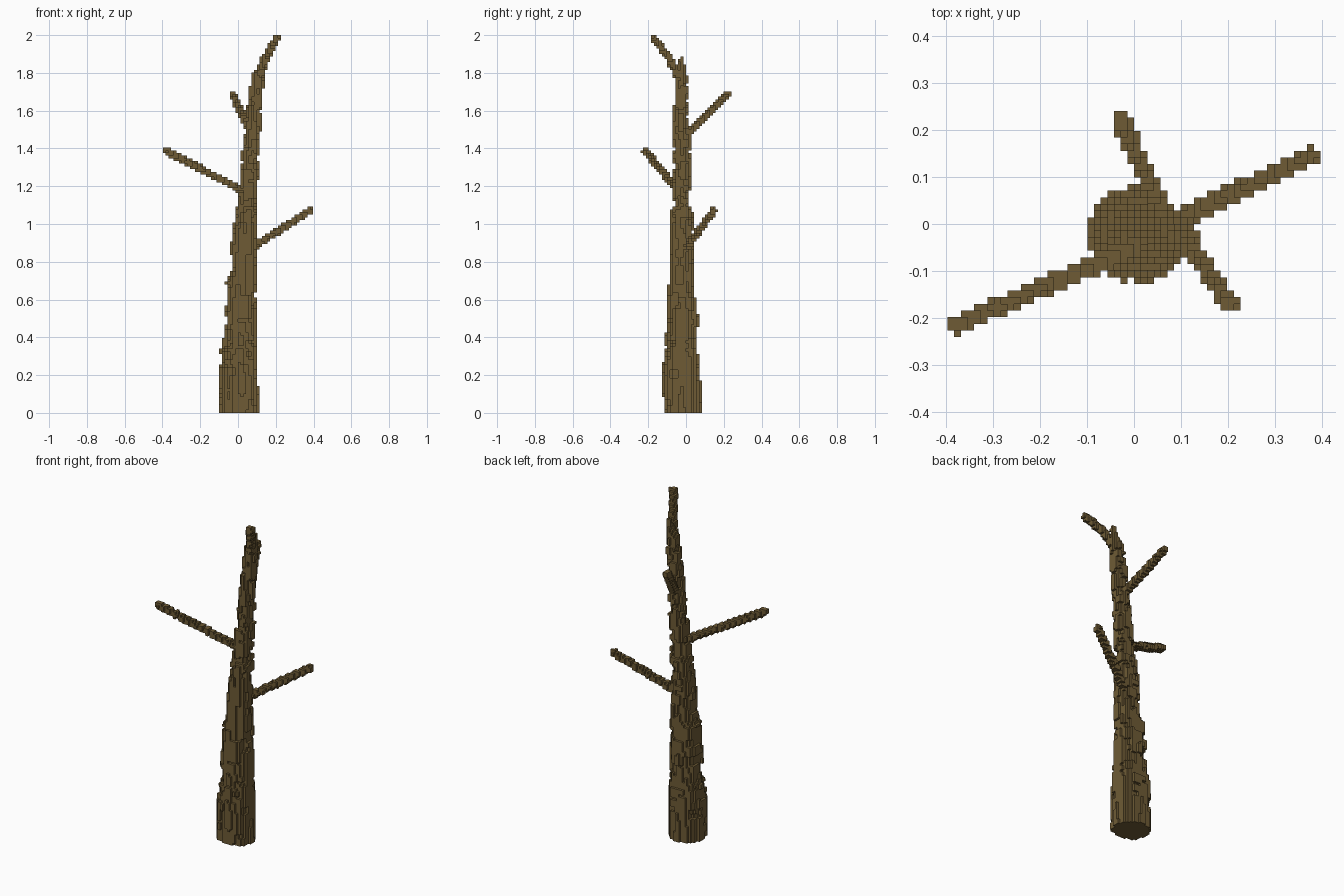
import bpy, bmesh, math, random
from mathutils import Vector

random.seed(4)
cube = bpy.data.objects.get("Cube")
if cube:
    bpy.data.objects.remove(cube, do_unlink=True)

V = 2 / 141  # voxel edge length

bark = bpy.data.materials.new("brown bark")
bark.use_nodes = True
colour = (0.156, 0.105, 0.036, 1)
bark.diffuse_color = colour
bsdf = bark.node_tree.nodes["Principled BSDF"]
bsdf.inputs["Base Color"].default_value = colour
bsdf.inputs["Roughness"].default_value = 0.9

# Trunk rings: height, centre x, centre y, half width x, half width y
RINGS = [(0.00, 0.004, -0.024, 0.090, 0.090), (0.33, 0.004, -0.024, 0.086, 0.086),
         (0.36, 0.011, -0.020, 0.076, 0.074), (0.68, 0.014, -0.020, 0.070, 0.066),
         (0.72, 0.026, -0.021, 0.060, 0.058), (0.90, 0.032, -0.026, 0.054, 0.054),
         (1.06, 0.044, -0.026, 0.047, 0.048), (1.10, 0.048, -0.022, 0.038, 0.040),
         (1.38, 0.070, -0.022, 0.036, 0.034), (1.45, 0.078, -0.023, 0.031, 0.031),
         (1.68, 0.093, -0.024, 0.025, 0.027), (1.80, 0.112, -0.024, 0.022, 0.025),
         (1.84, 0.125, -0.022, 0.015, 0.017), (1.90, 0.135, -0.022, 0.012, 0.012)]


def ring_at(z):
    for a, b in zip(RINGS, RINGS[1:]):
        if z <= b[0]:
            t = (z - a[0]) / (b[0] - a[0])
            return [p + (q - p) * t for p, q in zip(a[1:], b[1:])]


def trunk_cells():
    # Bark plates: start angle, angular width, bottom, top, thickness
    plates = []
    for _ in range(190):
        z = 1.75 * random.random() ** 1.5
        plates.append((random.uniform(0, math.tau), random.uniform(0.3, 1.3),
                       z, z + random.uniform(0.02, 0.13), random.choice((0.7, 1, 1)) * V))
    # Raised collars of bark
    for z in (0.0, 0.20, 1.04, 1.41):
        plates.append((random.uniform(0, 6), 4.2, z, z + 0.04, V))
    cells = set()
    for k in range(int(1.90 / V)):
        z = (k + 0.5) * V
        cx, cy, rx, ry = ring_at(z)
        live = [p for p in plates if p[2] <= z <= p[3]]
        for i in range(-9, 16):
            for j in range(-11, 9):
                dx, dy = (i + 0.5) * V - cx, (j + 0.5) * V - cy
                angle = math.atan2(dy, dx)
                extra = max([p[4] for p in live if (angle - p[0]) % math.tau < p[1]], default=0)
                if (dx / (rx + extra)) ** 2 + (dy / (ry + extra)) ** 2 <= 1:
                    cells.add((i, j, k))
    return cells


def limb_cells(start, end, r0, r1):
    # Voxels near a straight tapering limb
    a, b = Vector(start), Vector(end)
    cells = set()
    lo = [math.floor((min(p, q) - r0) / V) for p, q in zip(a, b)]
    hi = [math.ceil((max(p, q) + r0) / V) for p, q in zip(a, b)]
    d = b - a
    for i in range(lo[0], hi[0] + 1):
        for j in range(lo[1], hi[1] + 1):
            for k in range(lo[2], min(hi[2], 140) + 1):
                p = Vector((i + 0.5, j + 0.5, k + 0.5)) * V
                t = min(1, max(0, (p - a).dot(d) / d.length_squared))
                if (p - a - d * t).length <= r0 + (r1 - r0) * t:
                    cells.add((i, j, k))
    return cells


parts = {
    "trunk": trunk_cells(),
    "right_branch": limb_cells((0.05, -0.03, 1.165), (-0.378, -0.215, 1.385), 0.022, 0.020),
    "left_branch": limb_cells((0.06, -0.005, 0.865), (0.380, 0.145, 1.07), 0.022, 0.020),
    "back_branch": limb_cells((0.078, -0.005, 1.46), (-0.028, 0.220, 1.685), 0.022, 0.020),
    "top_branch_lower": limb_cells((0.108, -0.03, 1.76), (0.150, -0.09, 1.88), 0.023, 0.021),
    "top_branch_tip": limb_cells((0.150, -0.09, 1.88), (0.203, -0.170, 1.985), 0.021, 0.020),
}

# Corner offsets of each cube side, wound outward
SIDES = {}
for axis in range(3):
    u, w = (axis + 1) % 3, (axis + 2) % 3
    for sign in (1, -1):
        normal = [0, 0, 0]
        normal[axis] = sign
        loop = []
        for s, t in ((0, 0), (1, 0), (1, 1), (0, 1))[::sign]:
            c = [0, 0, 0]
            c[axis], c[u], c[w] = (sign + 1) // 2, s, t
            loop.append(c)
        SIDES[tuple(normal)] = loop

filled = set().union(*parts.values())
used = set()
for name, cells in parts.items():
    bm = bmesh.new()
    corners = {}

    def corner(c):
        if c not in corners:
            corners[c] = bm.verts.new([n * V for n in c])
        return corners[c]

    # Exposed cube sides only
    for cell in sorted(cells - used):
        for normal, loop in SIDES.items():
            if tuple(p + n for p, n in zip(cell, normal)) not in filled:
                bm.faces.new([corner(tuple(p + o for p, o in zip(cell, c))) for c in loop])
    used |= cells
    mesh = bpy.data.meshes.new(name)
    bm.to_mesh(mesh)
    bm.free()
    mesh.materials.append(bark)
    bpy.context.collection.objects.link(bpy.data.objects.new(name, mesh))
